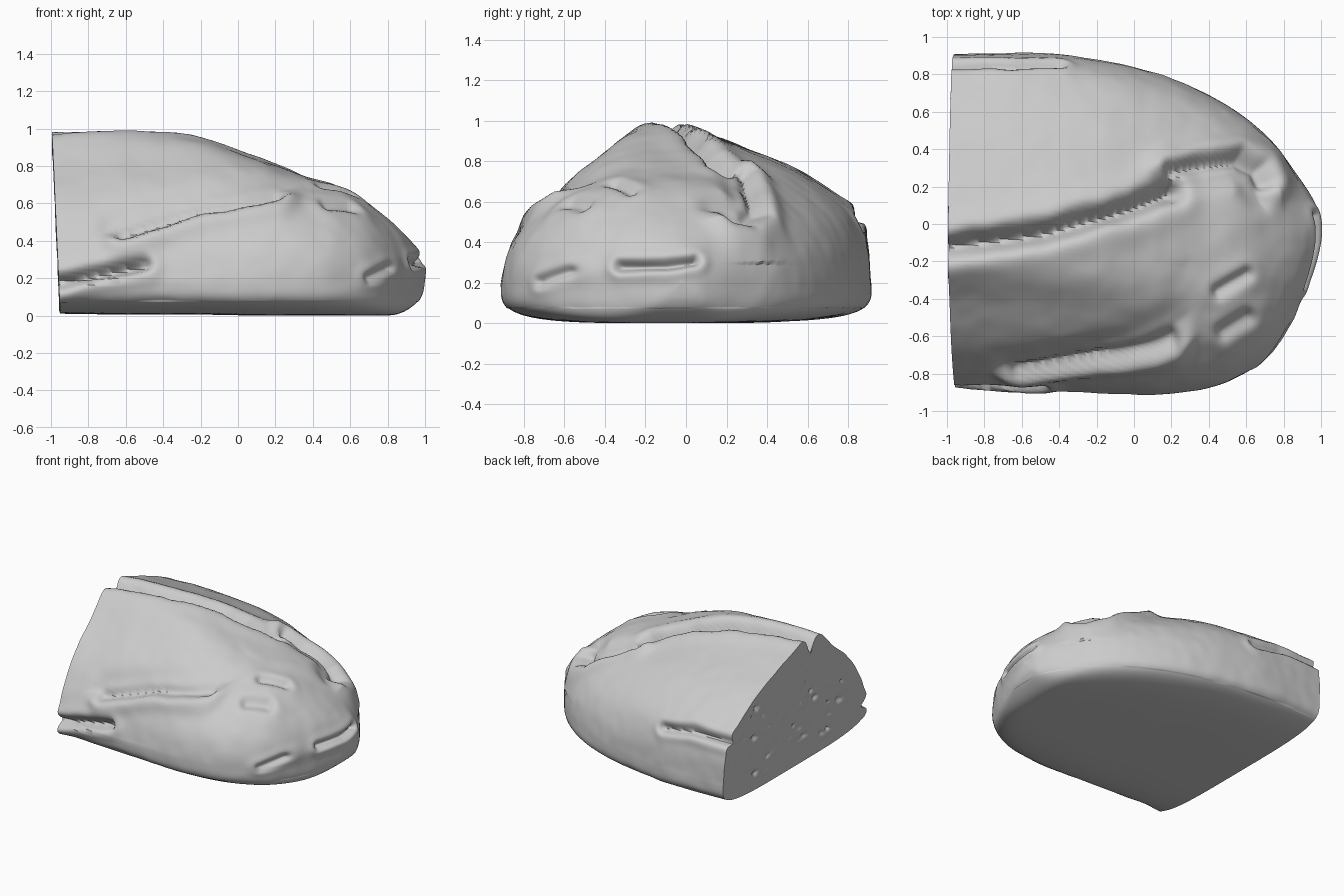
import bpy, bmesh, math, random
from mathutils import Vector, noise

if "Cube" in bpy.data.objects:
    bpy.data.objects.remove(bpy.data.objects["Cube"])

random.seed(4)
ALONG, AROUND, RINGS = 200, 240, 36

# Loaf stations from cut end to nose: x, y max, y min, crown z, base z
STATIONS = [
    (-1.0, .91, -.86, .96, .015), (-.6, .915, -.885, .965, .01),
    (-.2, .88, -.905, .935, .01), (.1, .81, -.91, .84, .005),
    (.35, .715, -.885, .755, .005), (.55, .60, -.82, .69, .005),
    (.72, .46, -.70, .59, .005), (.85, .30, -.50, .48, .012),
    (.94, .16, -.29, .38, .06), (.985, .07, -.13, .28, .12),
    (1.0, -.02, -.02, .2, .2)]

# Peaked crown at the cut end (unit half-width, unit height), +y to -y
PEAK = [(1, 0), (.975, .28), (.87, .51), (.62, .72), (.34, .86), (.03, .99),
        (-.27, 1.0), (-.5, .80), (-.72, .58), (-.92, .27), (-1, 0)]


def spline(rows, t):
    """Catmull-Rom through evenly spaced rows, t in 0..1."""
    n = len(rows) - 1
    f = min(max(t, 0), 1) * n
    i = min(int(f), n - 1)
    u = f - i
    a, b, c, d = (rows[min(max(k, 0), n)] for k in (i - 1, i, i + 1, i + 2))
    return [.5 * (2 * q + (r - p) * u + (2 * p - 5 * q + 4 * r - s) * u * u
                  + (3 * q - p - 3 * r + s) * u ** 3) for p, q, r, s in zip(a, b, c, d)]


def smooth(a, b, x):
    u = min(max((x - a) / (b - a), 0), 1)
    return u * u * (3 - 2 * u)


def section_point(row, t):
    x, yr, yl, zt, zb = row
    cy, hw = (yr + yl) / 2, (yr - yl) / 2
    if t < .5:                                   # crown: peaked blends to elliptic
        py, pz = spline(PEAK, t * 2)
        a = t * 2 * math.pi
        k = smooth(-.45, .5, x)
        yn = py + (math.cos(a) - py) * k
        z = .2 + (zt - .2) * (pz + (math.sin(a) - pz) * k)
    else:                                        # rounded edge and flat base
        a = t * 2 * math.pi
        c, s = math.cos(a), math.sin(a)
        yn = math.copysign(abs(c) ** .5, c)
        z = .2 - (.2 - zb) * abs(s) ** .5
    return Vector((x, cy + hw * yn, z))


# Scores and cracks: axes, filter, path, width, depth, left lip, right lip
CRUST_CUTS = [
    ((0, 1), lambda p: p.z > .35, [(-1.1, -.14), (-.5, -.05), (0, .09), (.2, .17)], .05, .11, .025, .02),
    ((0, 1), lambda p: p.z > .3, [(.2, .28), (.4, .32), (.56, .34), (.66, .29), (.69, .22)], .04, .06, .04, -.03),
    ((0, 2), lambda p: p.y < -.2, [(-.62, .45), (-.2, .58), (.2, .645)], .035, .05, -.02, .04),
    ((0, 2), lambda p: p.y < -.2, [(-1.1, .15), (-.8, .22), (-.5, .28)], .03, .07, .015, .02),
    ((0, 2), lambda p: p.y > .2, [(-1.1, .52), (-.65, .53), (-.4, .49)], .025, .045, .015, .015),
    ((1, 2), lambda p: p.x > .6, [(-.32, .285), (-.1, .29), (.04, .31)], .022, .04, .01, .015),
    ((0, 1), lambda p: p.z > .3, [(.45, -.36), (.6, -.27)], .03, .025, .01, .01),
    ((0, 1), lambda p: p.z > .3, [(.48, -.58), (.6, -.5)], .035, .025, .01, .01),
    ((0, 2), lambda p: p.y < -.3, [(.7, .21), (.8, .26)], .022, .022, .008, .008),
]


def crust_offset(p):
    total = 0
    rag = 1 + .3 * noise.noise(p * 7)
    for (i, j), ok, path, w, depth, left, right in CRUST_CUTS:
        if not ok(p):
            continue
        q, best, sign = Vector((p[i], p[j])), 9, 1
        for a, b in zip(path, path[1:]):
            a, b = Vector(a), Vector(b)
            d = b - a
            u = min(max((q - a).dot(d) / d.length_squared, 0), 1)
            r = q - a - d * u
            if r.length < best:
                s = (d.x * (q - a).y - d.y * (q - a).x) / d.length
                best, sign = r.length, min(max(s / w, -1), 1)
        if best > w * 6:
            continue
        # both walls meet smoothly on the score line
        lip = (left + right) / 2 + (left - right) / 2 * sign
        cut = math.exp(-(best / (w * rag)) ** 2)
        total += lip * (1 - cut) * math.exp(-((best - 2 * w) / (1.6 * w)) ** 2) - depth * cut
    if p.z > .08:                                # gentle baked lumps
        total += .008 * noise.noise(p * 3.5) + .003 * noise.noise(p * 10)
    return total


def cut_plane_x(z):
    return -.995 + .045 * (1 - z)


bm = bmesh.new()

# Crust shell lofted along x
grid = []
for i in range(ALONG + 1):
    row = spline(STATIONS, i / ALONG)
    ring = []
    for k in range(AROUND):
        p = section_point(row, k / AROUND)
        p.x += (cut_plane_x(p.z) + 1) * max(0, (-p.x - .4) / .6)
        ring.append(bm.verts.new(p))
    grid.append(ring)


def bridge(a, b):
    for k in range(AROUND):
        m = (k + 1) % AROUND
        bm.faces.new((a[k], a[m], b[m], b[k]))


for a, b in zip(grid, grid[1:]):
    bridge(a, b)
bm.normal_update()
moves = []
for ring in grid[:-1]:
    for v in ring:
        axis = Vector((min(v.co.x, .5), -.04, .3))
        n = v.normal if v.normal.dot(v.co - axis) > 0 else -v.normal
        moves.append((v, n * crust_offset(v.co)))
for v, m in moves:
    v.co += m
for v in grid[0]:
    v.co.x = cut_plane_x(v.co.z)

# Cut face with crumb holes
holes = [(random.uniform(-.6, .65), random.uniform(.1, .7),
          random.uniform(.01, .024), random.uniform(.01, .03)) for _ in range(20)]
hub = Vector((0, .0, .4))
outer = grid[0]
rim = [v.co.copy() for v in outer]
for r in range(1, RINGS):
    f = 1 - r / RINGS
    ring = []
    for c in rim:
        p = hub.lerp(c, f)
        p.x = cut_plane_x(p.z) + .006 * noise.noise(p * 12)
        for hy, hz, rad, dep in holes:
            d = ((p.y - hy) / 1.3) ** 2 + (p.z - hz) ** 2
            p.x += dep * math.exp(-d / rad ** 2)
        ring.append(bm.verts.new(p))
    bridge(ring, outer)
    outer = ring
bm.faces.new(outer)

bmesh.ops.remove_doubles(bm, verts=bm.verts, dist=.0004)
bmesh.ops.recalc_face_normals(bm, faces=bm.faces)

# Rest on the ground
low = min(v.co.z for v in bm.verts)
for v in bm.verts:
    v.co.z -= low

mesh = bpy.data.meshes.new("half_bread_loaf")
bm.to_mesh(mesh)
bm.free()
loaf = bpy.data.objects.new("half_bread_loaf", mesh)
bpy.context.collection.objects.link(loaf)
bpy.context.view_layer.objects.active = loaf
loaf.select_set(True)
bpy.ops.object.shade_smooth_by_angle(angle=math.radians(50))
